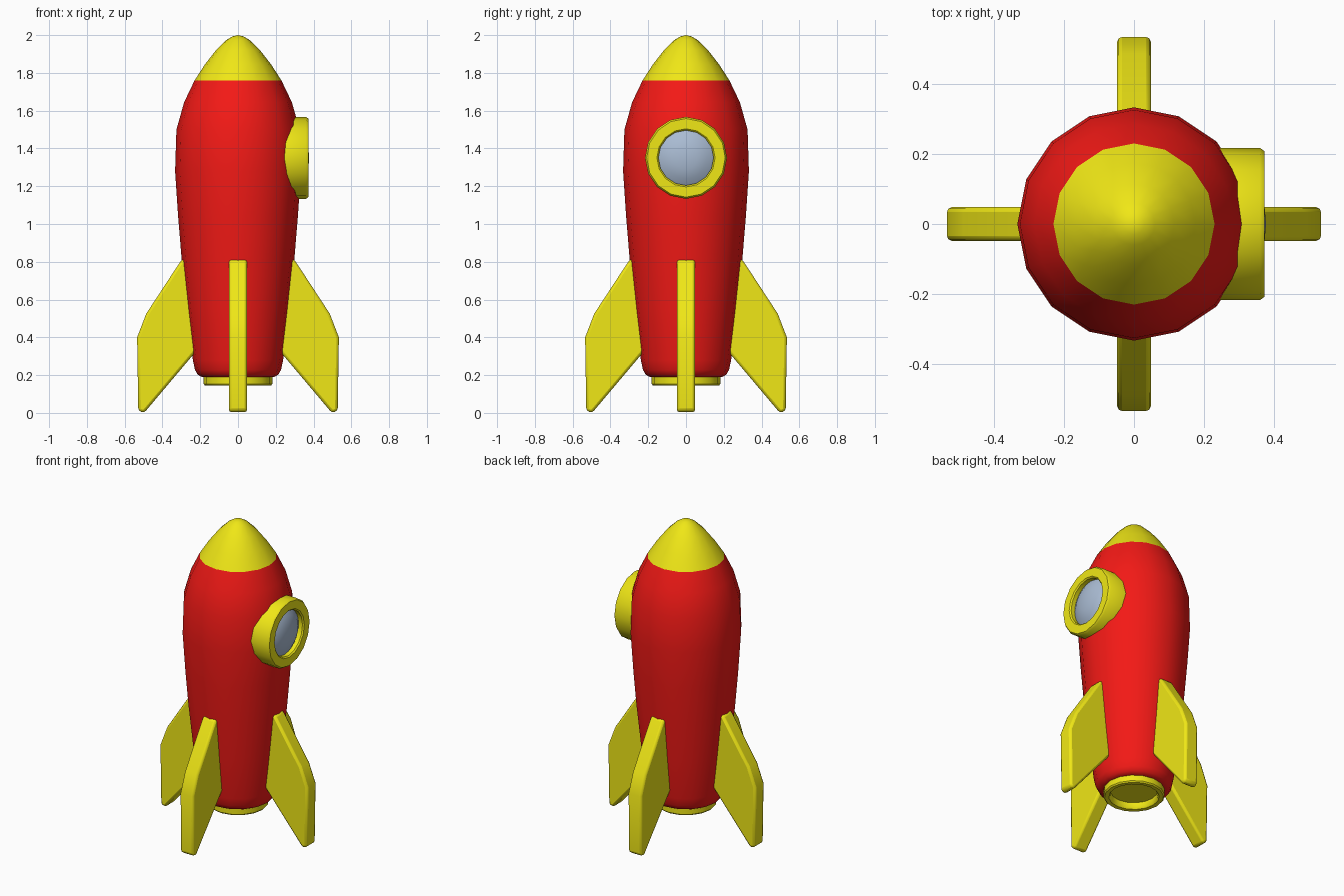
import bpy, bmesh, math
from mathutils import Matrix

if "Cube" in bpy.data.objects:
    bpy.data.objects.remove(bpy.data.objects["Cube"])


def material(name, rgb):
    m = bpy.data.materials.new(name)
    m.diffuse_color = (*rgb, 1)
    m.use_nodes = True
    m.node_tree.nodes["Principled BSDF"].inputs["Base Color"].default_value = m.diffuse_color
    return m


RED = material("red", (0.9, 0.01, 0.008))
YELLOW = material("yellow", (0.87, 0.8, 0.008))
GLASS = material("glass", (0.4, 0.5, 0.65))


def finish(name, bm, mat, bevel=0):
    mesh = bpy.data.meshes.new(name)
    bm.to_mesh(mesh)
    bm.free()
    mesh.materials.append(mat)
    ob = bpy.data.objects.new(name, mesh)
    bpy.context.collection.objects.link(ob)
    if bevel:
        b = ob.modifiers.new("bevel", 'BEVEL')
        b.width, b.segments = bevel, 2
    bpy.ops.object.select_all(action='DESELECT')
    ob.select_set(True)
    bpy.context.view_layer.objects.active = ob
    bpy.ops.object.shade_smooth_by_angle(angle=math.radians(40))
    return ob


def lathe(name, profile, mat, matrix=Matrix(), sides=16):
    """Revolve (radius, height) points, listed so that faces point outward."""
    bm = bmesh.new()
    rings = []
    for r, z in profile:
        if r == 0:
            rings.append([bm.verts.new((0, 0, z))] * sides)
        else:
            rings.append([bm.verts.new((r * math.cos(a), r * math.sin(a), z))
                          for a in (math.tau * i / sides for i in range(sides))])
    for lo, hi in zip(rings, rings[1:]):
        for i in range(sides):
            j = (i + 1) % sides
            quad = dict.fromkeys((lo[i], lo[j], hi[j], hi[i]))
            bm.faces.new(list(quad))
    bm.transform(matrix)
    return finish(name, bm, mat)


# Hull and nose cone
lathe("hull", [(0, 0.19), (0.19, 0.19), (0.213, 0.202), (0.228, 0.228), (0.239, 0.28),
               (0.27, 0.545), (0.298, 0.81), (0.317, 1.04), (0.333, 1.28),
               (0.326, 1.5), (0.285, 1.645), (0.23, 1.76)], RED)
lathe("nose_cone", [(0.23, 1.76), (0.175, 1.845), (0.115, 1.922), (0.06, 1.975),
                    (0.03, 1.993), (0, 2.0)], YELLOW)

# Exhaust nozzle with a recessed floor
lathe("nozzle", [(0, 0.186), (0.14, 0.186), (0.142, 0.156), (0.15, 0.146),
                 (0.175, 0.145), (0.182, 0.153), (0.182, 0.2)], YELLOW)

# Porthole on the +x side
side = Matrix.Translation((0, 0, 1.35)) @ Matrix.Rotation(math.pi / 2, 4, 'Y')
lathe("porthole_rim", [(0.217, 0.22), (0.217, 0.36), (0.208, 0.372), (0.154, 0.372),
                       (0.146, 0.364), (0.146, 0.3)], YELLOW, side)
lathe("porthole_glass", [(0.148, 0.335), (0.11, 0.358), (0.06, 0.372), (0, 0.377)],
      GLASS, side, 24)

# Four swept fins
FIN = [(0.2, 0.352), (0.497, 0.0), (0.528, 0.012), (0.534, 0.4),
       (0.486, 0.525), (0.298, 0.812), (0.27, 0.812)]
for k in range(4):
    bm = bmesh.new()
    face = bm.faces.new([bm.verts.new((x, -0.048, z)) for x, z in FIN])
    new = bmesh.ops.extrude_face_region(bm, geom=[face])["geom"]
    bmesh.ops.translate(bm, vec=(0, 0.096, 0),
                        verts=[v for v in new if isinstance(v, bmesh.types.BMVert)])
    bmesh.ops.recalc_face_normals(bm, faces=bm.faces)
    bm.transform(Matrix.Rotation(k * math.pi / 2, 4, 'Z'))
    finish(f"fin_{k + 1}", bm, YELLOW, 0.014)
